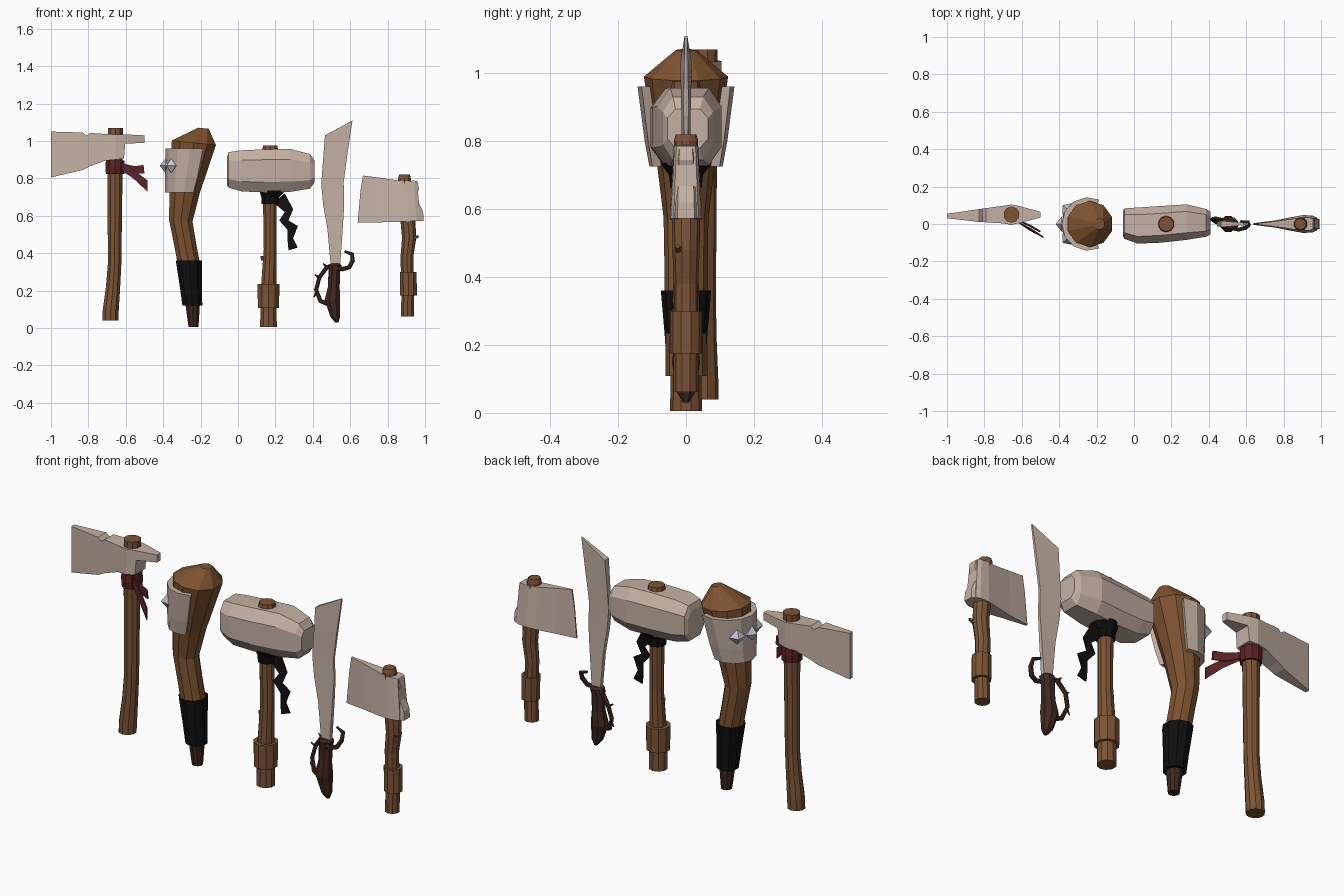
import bpy, bmesh, math
from mathutils import Vector


def material(name, r, g, b):
    m = bpy.data.materials.new(name)
    m.diffuse_color = (r, g, b, 1)
    return m


WOOD = material("wood", 0.20, 0.088, 0.036)
CLUB = material("club wood", 0.205, 0.085, 0.029)
DARK = material("dark root", 0.05, 0.021, 0.014)
STONE = material("stone", 0.56, 0.44, 0.37)
SPIKE = material("grey spike", 0.55, 0.57, 0.62)
BLACK = material("black wrap", 0.005, 0.005, 0.005)
RED = material("red cloth", 0.105, 0.016, 0.019)


def loft(name, rings, mat):
    """Skin a closed solid through rings that share a point count."""
    bm = bmesh.new()
    vs = [[bm.verts.new(p) for p in ring] for ring in rings]
    n = len(vs[0])
    for a, b in zip(vs, vs[1:]):
        for i in range(n):
            j = (i + 1) % n
            bm.faces.new((a[i], a[j], b[j], b[i]))
    bm.faces.new(vs[0])
    bm.faces.new(vs[-1])
    bmesh.ops.recalc_face_normals(bm, faces=bm.faces)
    me = bpy.data.meshes.new(name)
    bm.to_mesh(me)
    bm.free()
    me.materials.append(mat)
    ob = bpy.data.objects.new(name, me)
    bpy.context.collection.objects.link(ob)
    return ob


def shaft(name, path, mat, y=0, n=10, tilt=0):
    """Upright post from (x, z, radius) rings; tilt slopes the rings along x."""
    rings = []
    for x, z, r in path:
        ring = []
        for i in range(n):
            a = 2 * math.pi * (i + 0.5) / n
            dx = r * math.cos(a)
            ring.append((x + dx, y + r * math.sin(a), z + tilt * dx))
        rings.append(ring)
    return loft(name, rings, mat)


def vine(name, pts, mat, n=6):
    """Tube along (x, y, z, radius) points lying close to the xz plane."""
    rings = []
    for i, p in enumerate(pts):
        a, b = pts[max(i - 1, 0)], pts[min(i + 1, len(pts) - 1)]
        t = (Vector(b[:3]) - Vector(a[:3])).normalized()
        side = t.cross(Vector((0, 1, 0))).normalized()
        up = side.cross(t)
        rings.append([Vector(p[:3]) + p[3] * (math.cos(2 * math.pi * k / n) * side
                      + math.sin(2 * math.pi * k / n) * up) for k in range(n)])
    return loft(name, rings, mat)


def slab(name, rows, mat):
    """Blade or ribbon: rows of (x1, z1, half1, x2, z2, half2, y)."""
    return loft(name, [[(x1, y - h1, z1), (x2, y - h2, z2), (x2, y + h2, z2), (x1, y + h1, z1)]
                       for x1, z1, h1, x2, z2, h2, y in rows], mat)


def ribbon(name, rows, mat):
    return slab(name, [(a, b, 0.004, c, d, 0.004, y) for a, b, c, d, y in rows], mat)


# --- Hatchet with red cloth ---
shaft("hatchet_handle", [(-.683, .04, .045), (-.68, .1, .045), (-.668, .22, .04), (-.66, .34, .038),
                         (-.657, .85, .042), (-.655, 1.07, .043)], WOOD, y=.05)
slab("hatchet_head", [(x, zb, h, x, zt, h, y) for x, zb, zt, h, y in [
    (-1.0, .805, 1.05, .012, .043), (-.83, .845, 1.045, .034, .045), (-.81, .855, 1.028, .036, .046),
    (-.79, .865, 1.043, .038, .047), (-.71, .895, 1.037, .046, .05), (-.655, .9, 1.035, .054, .05),
    (-.61, .905, 1.035, .045, .05), (-.603, .985, 1.035, .043, .05), (-.5, .99, 1.03, .015, .05)]], STONE)
shaft("red_cloth_wrap", [(-.657, .822, .052), (-.657, .86, .055), (-.657, .895, .052)], RED, y=.05)
ribbon("red_cloth_tail_upper", [(-.62, .85, -.62, .88, .02), (-.56, .825, -.55, .865, -.01),
                                (-.50, .825, -.505, .872, -.04)], RED)
ribbon("red_cloth_tail_lower", [(-.62, .84, -.62, .89, .01), (-.56, .80, -.545, .835, -.03),
                                (-.485, .73, -.485, .79, -.07)], RED)

# --- Heavy club with stone plate and spikes ---
shaft("club_tip", [(-.238, .005, .028), (-.243, .14, .042)], DARK)
shaft("club_grip", [(-.244, .12, .056), (-.252, .22, .062), (-.262, .36, .074)], BLACK)
shaft("club_body", [(-.262, .34, .064), (-.285, .46, .064), (-.306, .575, .066), (-.285, .73, .085),
                    (-.236, .99, .124), (-.185, 1.068, .03)], CLUB, tilt=-.1)


def plate_ring(x, z, r, thick, n=8):
    """Open band around the left side of the club."""
    angles = [math.radians(66 + (294 - 66) * i / n) for i in range(n + 1)]
    arc = [(x + q * math.cos(a), q * math.sin(a), z)
           for q, seq in ((r, angles), (r - thick, angles[::-1])) for a in seq]
    return arc


loft("club_stone_plate", [plate_ring(-.282, .725, .108, .035), plate_ring(-.268, .80, .122, .035),
                          plate_ring(-.244, .96, .143, .035)], STONE)
for i, deg in enumerate((140, 180, 220)):
    d = Vector((math.cos(math.radians(deg)), math.sin(math.radians(deg)), 0))
    s = Vector((-d.y, d.x, 0))
    up = Vector((0, 0, 1))
    c = Vector((-.262, 0, .868))
    rings = []
    for dist, w in ((.11, .042), (.125, .04), (.155, .002)):
        rings.append([c + d * dist + w * (s * math.cos(k * math.pi / 2) + up * math.sin(k * math.pi / 2))
                      for k in range(4)])
    loft(f"club_spike_{i + 1}", rings, SPIKE)

# --- Stone hammer ---
shaft("hammer_handle", [(.163, .005, .047), (.163, .12, .045), (.165, .25, .042), (.172, .42, .036),
                        (.17, .68, .038), (.172, .95, .045), (.172, .975, .04)], WOOD)
shaft("hammer_sleeve", [(.163, .108, .06), (.163, .235, .061)], WOOD)
shaft("hammer_twig", [(.135, .36, .012), (.128, .385, .008)], WOOD, n=5)
rings = []
for x, zb, zt, yf, yb in [(-.06, .765, .91, -.065, .068), (-.05, .75, .94, -.08, .084),
                          (.02, .73, .95, -.105, .088), (.14, .725, .955, -.1, .096),
                          (.28, .728, .957, -.085, .105), (.385, .745, .93, -.068, .08),
                          (.41, .78, .895, -.055, .065)]:
    cz, cy = (zt - zb) * .24, (yb - yf) * .2
    rings.append([(x, yf + cy, zb), (x, yb - cy, zb), (x, yb, zb + cz), (x, yb, zt - cz),
                  (x, yb - cy, zt), (x, yf + cy, zt), (x, yf, zt - cz), (x, yf, zb + cz)])
loft("hammer_head", rings, STONE)
shaft("hammer_wrap", [(.17, .662, .046), (.172, .70, .05), (.185, .735, .075)], BLACK)
ribbon("hammer_wrap_tail", [(.19, .67, .25, .72, 0), (.25, .62, .295, .635, -.01), (.22, .575, .27, .575, -.015),
                            (.265, .525, .32, .545, -.02), (.265, .47, .295, .48, -.02),
                            (.27, .415, .32, .43, -.02)], BLACK)

# --- Machete with root handle ---
slab("machete_blade", [(.497, .32, .011, .545, .32, .011, 0), (.478, .53, .011, .56, .53, .009, 0),
                       (.455, .66, .012, .568, .66, .007, 0), (.445, .77, .013, .565, .78, .006, 0),
                       (.455, .90, .014, .585, .93, .007, 0), (.465, 1.03, .017, .612, 1.11, .004, 0)], STONE)
shaft("machete_handle", [(.528, .03, .01), (.52, .06, .028), (.505, .15, .045), (.512, .22, .034),
                         (.515, .30, .034), (.52, .335, .038), (.52, .345, .025)], DARK, n=8)
vine("machete_root_curl", [(.52, -.02, .32, .014), (.56, -.03, .315, .012), (.595, -.02, .325, .012),
                           (.613, -.005, .36, .012), (.61, .01, .395, .011), (.57, .015, .41, .006)], DARK)
vine("machete_root_loop", [(.52, .0, .335, .014), (.475, .02, .325, .012), (.435, .03, .27, .011),
                           (.418, .025, .205, .011), (.44, .01, .145, .012), (.50, 0, .12, .012)], DARK)
for i, (x, z, dx, dz) in enumerate([(.435, .27, -.025, .015), (.42, .19, -.014, -.025), (.475, .325, -.02, .02)]):
    vine(f"machete_thorn_{i + 1}", [(x, .025, z, .009), (x + dx, .025, z + dz, .003)], DARK, n=4)

# --- Cleaver axe ---
shaft("cleaver_handle", [(.906, .062, .037), (.908, .17, .036), (.905, .30, .036), (.903, .38, .036),
                         (.915, .48, .04), (.908, .58, .042), (.9, .70, .036), (.89, .80, .036),
                         (.89, .82, .03)], WOOD)
shaft("cleaver_sleeve", [(.912, .175, .047), (.91, .30, .047)], WOOD)
vine("cleaver_twig", [(.94, -.02, .48, .012), (.965, -.025, .49, .007)], WOOD, n=5)
slab("cleaver_head", [(x1, z1, h1, x2, z2, h2, 0) for x1, z1, h1, x2, z2, h2 in [
    (.64, .565, .004, .655, .735, .003), (.65, .565, .006, .668, .815, .004), (.76, .565, .02, .76, .803, .015),
    (.85, .567, .038, .85, .79, .028), (.905, .57, .048, .90, .785, .036), (.955, .572, .045, .94, .788, .034),
    (.975, .573, .036, .958, .785, .028)]], STONE)
# notched poll at the back of the cleaver head
poll = [(.965, .992, .572, .036), (.96, .99, .62, .034), (.95, .952, .70, .031), (.95, .968, .745, .029),
        (.945, .958, .785, .027)]
slab("cleaver_poll", [(a, z, h, b, z, h * .7, 0) for a, b, z, h in poll], STONE)
